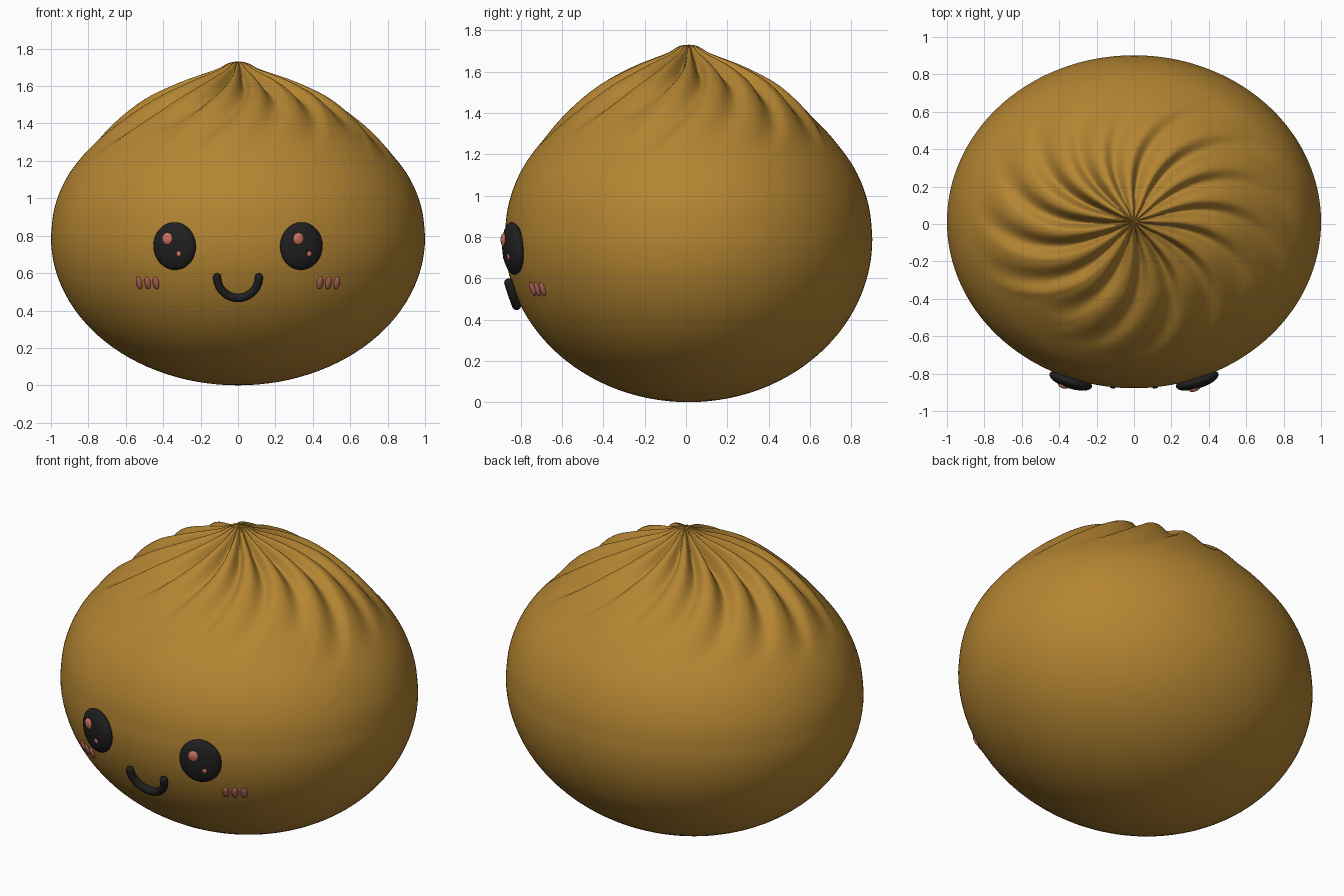
import bpy, bmesh, math, random
from mathutils import Vector, Matrix

if "Cube" in bpy.data.objects:
    bpy.data.objects.remove(bpy.data.objects["Cube"])

random.seed(4)
CY, RY, ZC = 0.012, 0.89, 0.79      # body centre y, y radius, widest height


def material(name, rgb):
    m = bpy.data.materials.new(name)
    m.diffuse_color = (*rgb, 1)
    m.use_nodes = True
    m.node_tree.nodes["Principled BSDF"].inputs["Base Color"].default_value = m.diffuse_color
    return m


DOUGH = material("golden dough", (0.46, 0.235, 0.032))
BLACK = material("soft black", (0.014, 0.014, 0.015))
SHINE = material("salmon shine", (0.62, 0.17, 0.11))
BLUSH = material("rose blush", (0.42, 0.12, 0.10))


def make_object(name, bm, mat):
    bmesh.ops.recalc_face_normals(bm, faces=bm.faces)
    me = bpy.data.meshes.new(name)
    bm.to_mesh(me)
    bm.free()
    me.materials.append(mat)
    for p in me.polygons:
        p.use_smooth = True
    ob = bpy.data.objects.new(name, me)
    bpy.context.collection.objects.link(ob)
    return ob


# ---- body: lathed profile with spiral pleats gathered at the tip
UPPER = [(1, 0.79), (0.978, 0.96), (0.91, 1.12), (0.80, 1.26), (0.66, 1.395),
         (0.50, 1.515), (0.36, 1.585), (0.22, 1.64), (0.11, 1.685),
         (0.05, 1.72), (0.0, 1.73)]


def catmull(pts, steps):
    p = [Vector(q) for q in pts]
    p = [Vector((1, 0.62))] + p + [Vector((-0.05, 1.72))]
    out = []
    for i in range(1, len(p) - 2):
        a, b, c, d = p[i - 1:i + 3]
        for k in range(steps):
            t = k / steps
            out.append(0.5 * (2 * b + (c - a) * t + (2 * a - 5 * b + 4 * c - d) * t * t
                              + (3 * b - a - 3 * c + d) * t ** 3))
    return out


PLEATS, SEGS = 15, 300
depth = [random.uniform(0.7, 1.15) for _ in range(PLEATS)]
reach = [random.uniform(0.70, 0.88) for _ in range(PLEATS)]


def pleat(r, ang):
    """Depth of the furrow at this radius and angle."""
    twist = ang + 1.1 * r * r - 0.25 * r
    u = (twist / math.tau * PLEATS) % PLEATS
    i = int(u) % PLEATS
    p = u - int(u)
    # gentle rise on one side, quick drop on the other
    d = (p - 0.62) / (0.62 if p < 0.62 else 0.38)
    furrow = (0.5 + 0.5 * math.cos(math.pi * d)) ** 1.5
    fade = max(0.0, 1 - (r / reach[i]) ** 2.5)
    return (furrow * depth[i] - 0.22) * 0.075 * min(1, r / 0.25) * fade


def build_body():
    lower = [Vector((math.sin(a), ZC - ZC * math.cos(a)))
             for a in (math.pi / 2 * k / 28 for k in range(1, 28))]
    prof = lower + catmull(UPPER, 7)
    bm = bmesh.new()
    rings = []
    for k, q in enumerate(prof):
        t = prof[min(k + 1, len(prof) - 1)] - prof[max(k - 1, 0)]
        n = Vector((t.y, -t.x)).normalized()
        ring = []
        for s in range(SEGS):
            a = math.tau * s / SEGS
            h = pleat(q.x, a) if q.y > ZC else 0
            r, z = q.x - n.x * h, q.y - n.y * h
            ring.append(bm.verts.new((r * math.cos(a), CY + RY * r * math.sin(a), z)))
        rings.append(ring)
    for lo, hi in zip(rings, rings[1:]):
        for s in range(SEGS):
            e = (s + 1) % SEGS
            bm.faces.new((lo[s], lo[e], hi[e], hi[s]))
    for ring, z in ((rings[0], 0), (rings[-1], 1.728)):
        c = bm.verts.new((0, CY, z))
        for s in range(SEGS):
            bm.faces.new((ring[s], ring[(s + 1) % SEGS], c))
    make_object("bun_body", bm, DOUGH)


build_body()


# ---- face parts sit on the lower front surface
def front(x, z, lift=0.0):
    """Frame on the front surface: local -y points outward."""
    y = -math.sqrt(1 - x * x - ((z - ZC) / ZC) ** 2)
    n = Vector((x, y / RY, (z - ZC) / ZC ** 2)).normalized()
    loc = Vector((x, CY + RY * y, z)) + n * lift
    yv = -n
    xv = yv.cross(Vector((0, 0, 1))).normalized()
    zv = xv.cross(yv)
    return Matrix.Translation(loc) @ Matrix((xv, yv, zv)).transposed().to_4x4()


def blob(name, frame, offset, size, mat, seg=32):
    bm = bmesh.new()
    bmesh.ops.create_uvsphere(bm, u_segments=seg, v_segments=seg // 2, radius=1)
    bm.transform(frame @ Matrix.Translation(offset) @ Matrix.Diagonal((*size, 1)))
    make_object(name, bm, mat)


for side, label in ((-1, "left"), (1, "right")):
    # eye with two glints
    eye = front(side * 0.335, 0.745, 0.012)
    blob(label + "_eye", eye, (0, 0, 0), (0.119, 0.042, 0.128), BLACK)
    blob(label + "_large_glint", eye, (-0.028, -0.036, 0.042), (0.03, 0.014, 0.033), SHINE, 20)
    blob(label + "_small_glint", eye, (0.033, -0.034, -0.038), (0.015, 0.01, 0.017), SHINE, 16)
    # three cheek dashes
    for k in range(3):
        blob(f"{label}_cheek_{k + 1}", front(side * (0.438 + 0.045 * k), 0.548, 0.002),
             (0, 0, 0), (0.018, 0.012, 0.036), BLUSH, 16)

# smile: round tube following the surface
curve = bpy.data.curves.new("smile", "CURVE")
curve.dimensions = "3D"
curve.bevel_depth = 0.022
curve.bevel_resolution = 4
curve.use_fill_caps = True
line = curve.splines.new("POLY")
N = 28
line.points.add(N)
ends = []
for k in range(N + 1):
    a = math.pi * (1 + k / N)
    loc = front(0.11 * math.cos(a), 0.583 + 0.108 * math.sin(a), 0.018).translation
    line.points[k].co = (*loc, 1)
    if k in (0, N):
        ends.append(loc)
line.use_smooth = True
curve.materials.append(BLACK)
bpy.context.collection.objects.link(bpy.data.objects.new("smile", curve))
for loc, label in zip(ends, ("left", "right")):
    blob("smile_end_" + label, Matrix.Translation(loc), (0, 0, 0), (0.022,) * 3, BLACK, 16)
